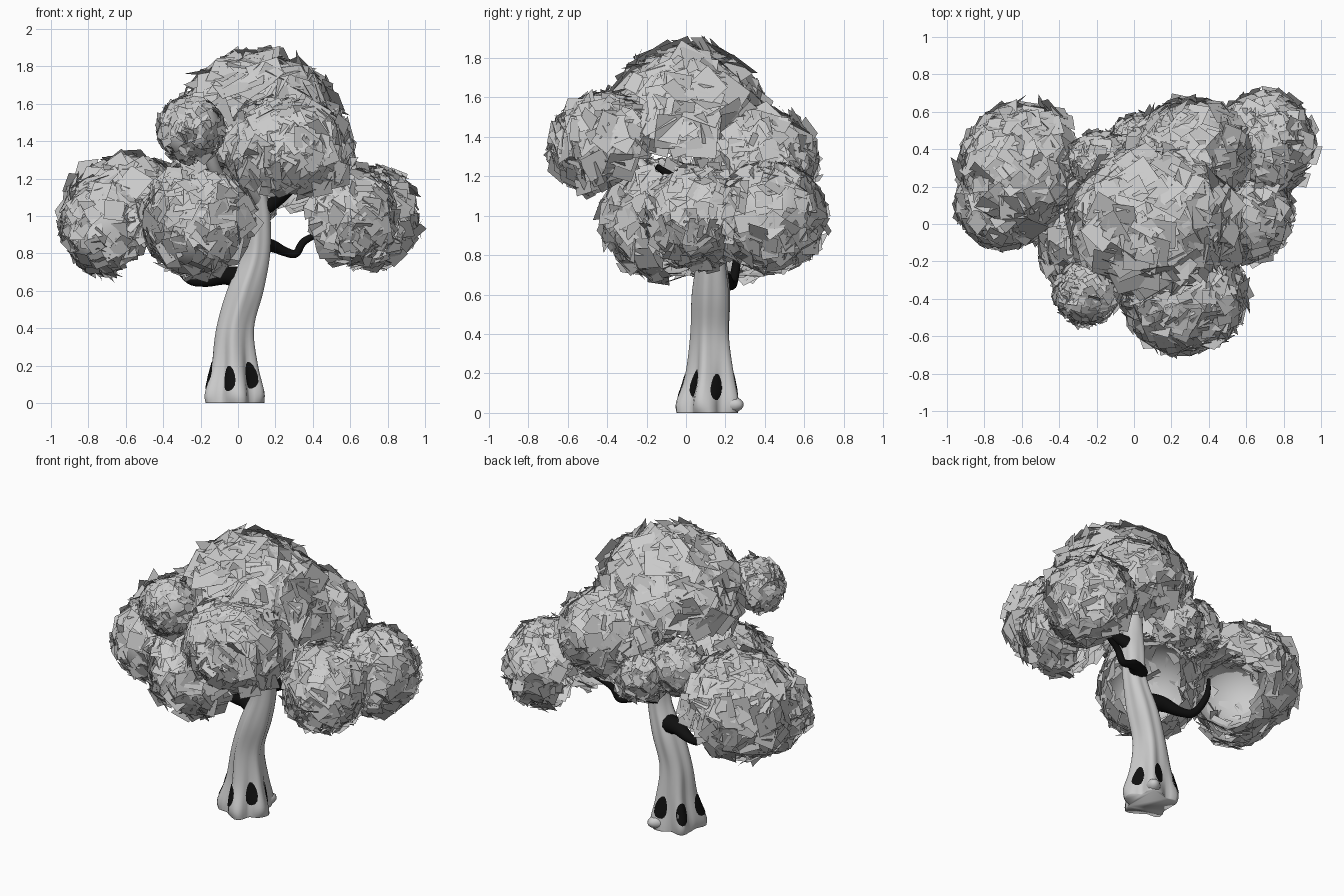
import bpy, bmesh, math, random
from mathutils import Vector, Matrix

if "Cube" in bpy.data.objects:
    bpy.data.objects.remove(bpy.data.objects["Cube"])

random.seed(7)
black = bpy.data.materials.new("dark_bark")
black.diffuse_color = (0.005, 0.005, 0.005, 1)
black.use_nodes = True
black.node_tree.nodes["Principled BSDF"].inputs["Base Color"].default_value = black.diffuse_color


def finish(name, bm, mat=None, smooth=True):
    me = bpy.data.meshes.new(name)
    bm.to_mesh(me)
    bm.free()
    for p in me.polygons:
        p.use_smooth = smooth
    ob = bpy.data.objects.new(name, me)
    bpy.context.collection.objects.link(ob)
    if mat:
        me.materials.append(mat)
    return ob


def smooth_path(pts, t):
    """Catmull-Rom sample of a list of tuples at t in 0..1"""
    n = len(pts) - 1
    i = min(int(t * n), n - 1)
    u = t * n - i
    a, b, c, d = (pts[max(0, min(n, i + k))] for k in (-1, 0, 1, 2))
    return [0.5 * (2 * q + (r - p) * u + (2 * p - 5 * q + 4 * r - s) * u * u
                   + (3 * q - p - 3 * r + s) * u ** 3) for p, q, r, s in zip(a, b, c, d)]


# Trunk: lofted rings with root flutes, (x, y, z, radius, flute depth)
trunk_path = [(-0.02, 0.115, 0.0, 0.145, 0.15), (-0.02, 0.115, 0.06, 0.145, 0.18),
              (-0.02, 0.125, 0.20, 0.115, 0.14), (-0.015, 0.125, 0.40, 0.096, 0.08),
              (0.04, 0.13, 0.60, 0.094, 0.07), (0.10, 0.13, 0.80, 0.072, 0.06),
              (0.105, 0.12, 1.0, 0.07, 0.05), (0.09, 0.10, 1.15, 0.062, 0.03),
              (0.08, 0.09, 1.26, 0.055, 0.0)]


def trunk_point(t, a, grow=0.0):
    x, y, z, r, f = smooth_path(trunk_path, t)
    r = r * (1 + f * math.cos(5 * a + 3 * t + 0.6) + 0.3 * f * math.sin(9 * a - 4 * t)) + grow
    return Vector((x + r * math.cos(a), y + r * math.sin(a), max(z, 0)))


bm = bmesh.new()
SIDES, RINGS = 40, 44
rings = [[bm.verts.new(trunk_point(i / RINGS, k * math.tau / SIDES)) for k in range(SIDES)]
         for i in range(RINGS + 1)]
for lo, hi in zip(rings, rings[1:]):
    for k in range(SIDES):
        j = (k + 1) % SIDES
        bm.faces.new((lo[k], lo[j], hi[j], hi[k]))
bm.faces.new(rings[0][::-1])
bm.faces.new(rings[-1])
finish("trunk", bm)

# Root toe at the base
bm = bmesh.new()
bmesh.ops.create_uvsphere(bm, u_segments=16, v_segments=10, radius=1,
                          matrix=Matrix.Translation((0.04, 0.225, 0.042)) @ Matrix.Rotation(1.0, 4, 'Z')
                          @ Matrix.Diagonal((0.075, 0.045, 0.042, 1)))
finish("root_toe", bm)

# Dark hollows around the root flare, hugging the trunk surface
bm = bmesh.new()
for k in range(6):
    a0, t0 = k * math.tau / 6 + 0.3, 0.19 + 0.015 * (k % 2)
    rim = [bm.verts.new(trunk_point(t0 + 0.06 * math.sin(s), a0 + 0.27 * math.cos(s), 0.004))
           for s in [j * math.tau / 14 for j in range(14)]]
    mid = bm.verts.new(trunk_point(t0, a0, 0.01))
    for j in range(14):
        bm.faces.new((rim[j], rim[(j + 1) % 14], mid))
finish("root_hollows", bm, black)


# Branches: tapered tubes along smoothed points (x, y, z, radius)
def branch(name, pts, mat=None):
    cu = bpy.data.curves.new(name, 'CURVE')
    cu.dimensions = '3D'
    cu.bevel_depth = 1
    cu.bevel_resolution = 3
    cu.use_fill_caps = True
    n = 6 * (len(pts) - 1)
    sp = cu.splines.new('POLY')
    sp.points.add(n)
    for i, p in enumerate(sp.points):
        x, y, z, r = smooth_path(pts, i / n)
        p.co = (x, y, z, 1)
        p.radius = r
    sp.use_smooth = True
    ob = bpy.data.objects.new(name, cu)
    bpy.context.collection.objects.link(ob)
    if mat:
        cu.materials.append(mat)


branch("left_branch", [(0.05, 0.14, 0.66, .07), (-0.06, 0.18, 0.68, .05), (-0.18, 0.22, 0.65, .03),
                       (-0.27, 0.24, 0.67, .025), (-0.35, 0.26, 0.80, .02), (-0.37, 0.26, 0.93, .01)], black)
branch("right_branch", [(0.10, 0.16, 0.84, .06), (0.18, 0.22, 0.84, .035), (0.25, 0.25, 0.81, .025),
                        (0.31, 0.26, 0.80, .022), (0.36, 0.27, 0.87, .02), (0.50, 0.30, 0.93, .01)], black)
branch("upper_branch", [(0.10, 0.12, 1.03, .055), (0.19, 0.10, 1.07, .035), (0.28, 0.0, 1.15, .028),
                        (0.32, -0.15, 1.25, .015)], black)
branch("top_left_branch", [(0.10, 0.11, 1.08, .055), (0.0, -0.03, 1.15, .045), (-0.11, -0.2, 1.22, .038),
                           (-0.16, -0.30, 1.36, .028), (-0.22, -0.36, 1.46, .012)])


# Foliage: open smooth shell covered in square leaf cards, open towards the trunk
def foliage(name, centre, radii, open_dir, cut, count):
    c, od = Vector(centre), Vector(open_dir).normalized()
    size = sum(radii) / 3
    scale = Vector(radii)

    shell = bmesh.new()
    bmesh.ops.create_icosphere(shell, subdivisions=3, radius=0.9)
    bmesh.ops.delete(shell, geom=[f for f in shell.faces if f.normal.dot(od) > cut], context='FACES')
    for v in shell.verts:
        v.co = c + v.co * scale
    finish(name + "_shell", shell)

    cards = bmesh.new()
    made = 0
    while made < count:
        d = Vector([random.gauss(0, 1) for _ in range(3)]).normalized()
        if d.dot(od) > cut:
            continue
        made += 1
        pos = c + d * scale * random.uniform(0.89, 1.0)
        n = (d + 0.26 * Vector([random.gauss(0, 1) for _ in range(3)])).normalized()
        rot = n.to_track_quat('Z', 'Y').to_matrix() @ Matrix.Rotation(random.uniform(0, 6.3), 3, 'Z')
        h = size * random.uniform(0.12, 0.21)
        w = h * random.uniform(0.8, 1.1)
        cards.faces.new([cards.verts.new(pos + rot @ Vector(q))
                         for q in ((-w, -h, 0), (w, -h, 0), (w, h, 0), (-w, h, 0))])
    finish(name + "_leaves", cards, smooth=False)


foliage("crown", (0.11, 0.01, 1.43), (0.45, 0.41, 0.44), (0, 0, -1), 0.12, 460)
foliage("front_clump", (0.27, -0.38, 1.35), (0.34, 0.31, 0.28), (-0.2, 0.6, -0.8), 0.4, 360)
foliage("back_clump", (0.30, 0.37, 1.28), (0.33, 0.30, 0.27), (-0.3, -0.5, -0.8), 0.5, 360)
foliage("rear_small_clump", (-0.18, 0.34, 1.17), (0.19, 0.16, 0.18), (0.5, -0.5, -0.8), 0.5, 220)
foliage("rear_clump", (0.04, 0.41, 1.10), (0.19, 0.18, 0.18), (0.2, -0.8, -0.5), 0.4, 220)
foliage("left_clump", (-0.59, 0.28, 1.00), (0.35, 0.37, 0.33), (0.8, 0.1, -0.7), 0.45, 420)
foliage("outer_left_clump", (-0.69, 0.12, 0.95), (0.26, 0.26, 0.28), (0.9, 0.2, -0.3), 0.3, 220)
foliage("centre_left_clump", (-0.21, -0.10, 0.98), (0.30, 0.33, 0.31), (0.6, 0.7, -0.4), 0.5, 400)
foliage("right_clump", (0.70, 0.43, 0.99), (0.27, 0.28, 0.28), (-0.9, -0.3, -0.4), 0.5, 340)
foliage("right_front_clump", (0.60, 0.07, 0.99), (0.25, 0.28, 0.27), (-0.7, 0.5, -0.5), 0.5, 320)
foliage("top_left_clump", (-0.25, -0.37, 1.46), (0.18, 0.17, 0.18), (0.4, 0.5, -0.8), 0.75, 340)
